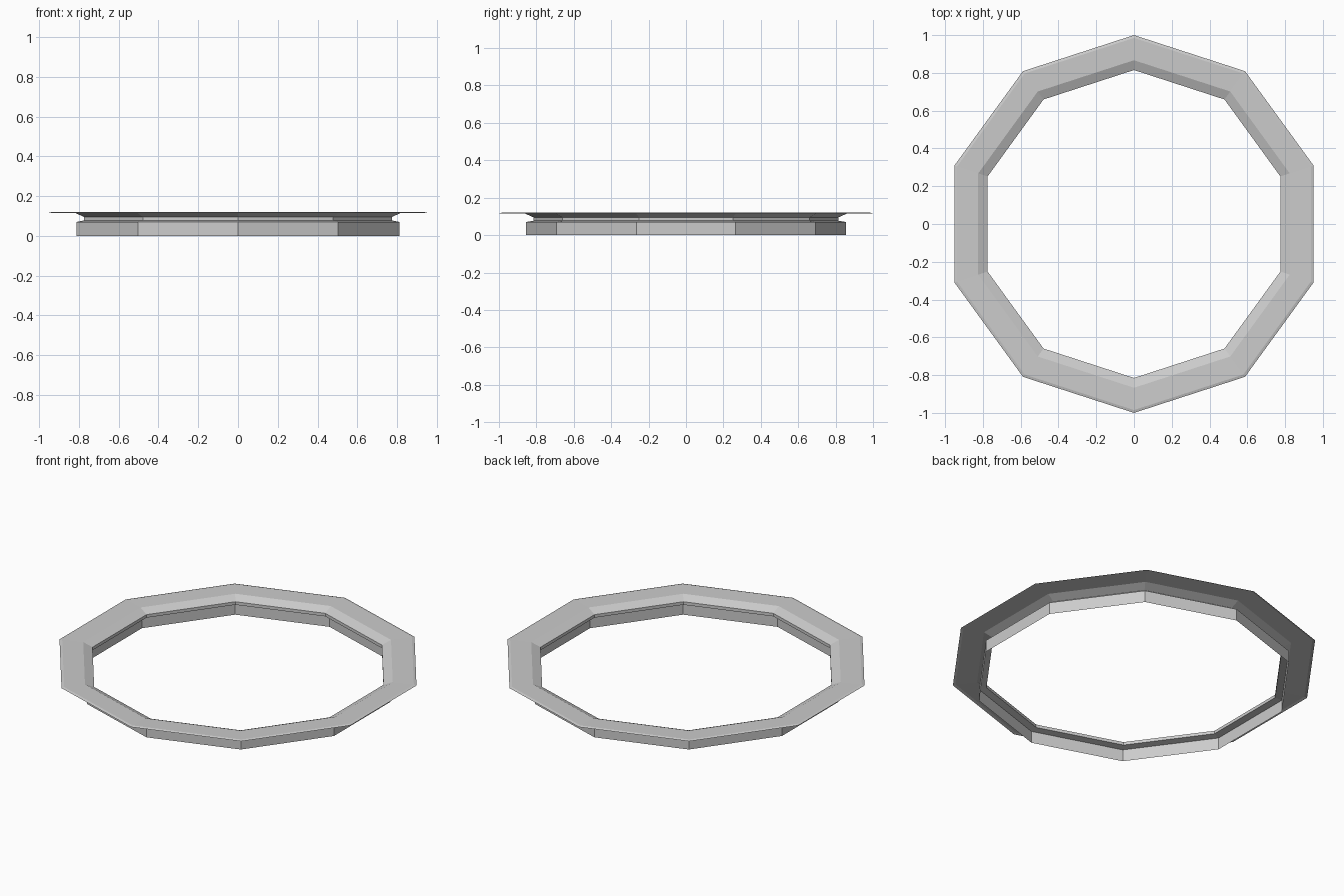
import bpy, bmesh
from math import sin, cos, pi

if "Cube" in bpy.data.objects:
    bpy.data.objects.remove(bpy.data.objects["Cube"])

SIDES = 10

# Cross-section (radius, height): base band, shelf, neck, sloped lip, flat flange, bevelled rim
profile = [(0.855, 0.0), (0.855, 0.07), (0.815, 0.077), (0.815, 0.095),
           (0.867, 0.118), (0.985, 0.12), (1.0, 0.116)]


def lathe(name, section):
    """Sweep an open section round z as a flat-sided ring with a corner on +y."""
    bm = bmesh.new()
    rings = [[bm.verts.new((r * sin(2 * pi * i / SIDES), r * cos(2 * pi * i / SIDES), z))
              for i in range(SIDES)] for r, z in section]
    for a, b in zip(rings, rings[1:]):
        for i in range(SIDES):
            j = (i + 1) % SIDES
            bm.faces.new((a[j], a[i], b[i], b[j]))
    mesh = bpy.data.meshes.new(name)
    bm.to_mesh(mesh)
    bm.free()
    obj = bpy.data.objects.new(name, mesh)
    bpy.context.collection.objects.link(obj)
    # Flange faces must point up
    flange = mesh.polygons[4 * SIDES]
    if flange.normal.z < 0:
        mesh.flip_normals()
    return obj


# Flanged ten-sided ring
lathe("flanged_ring", profile)
